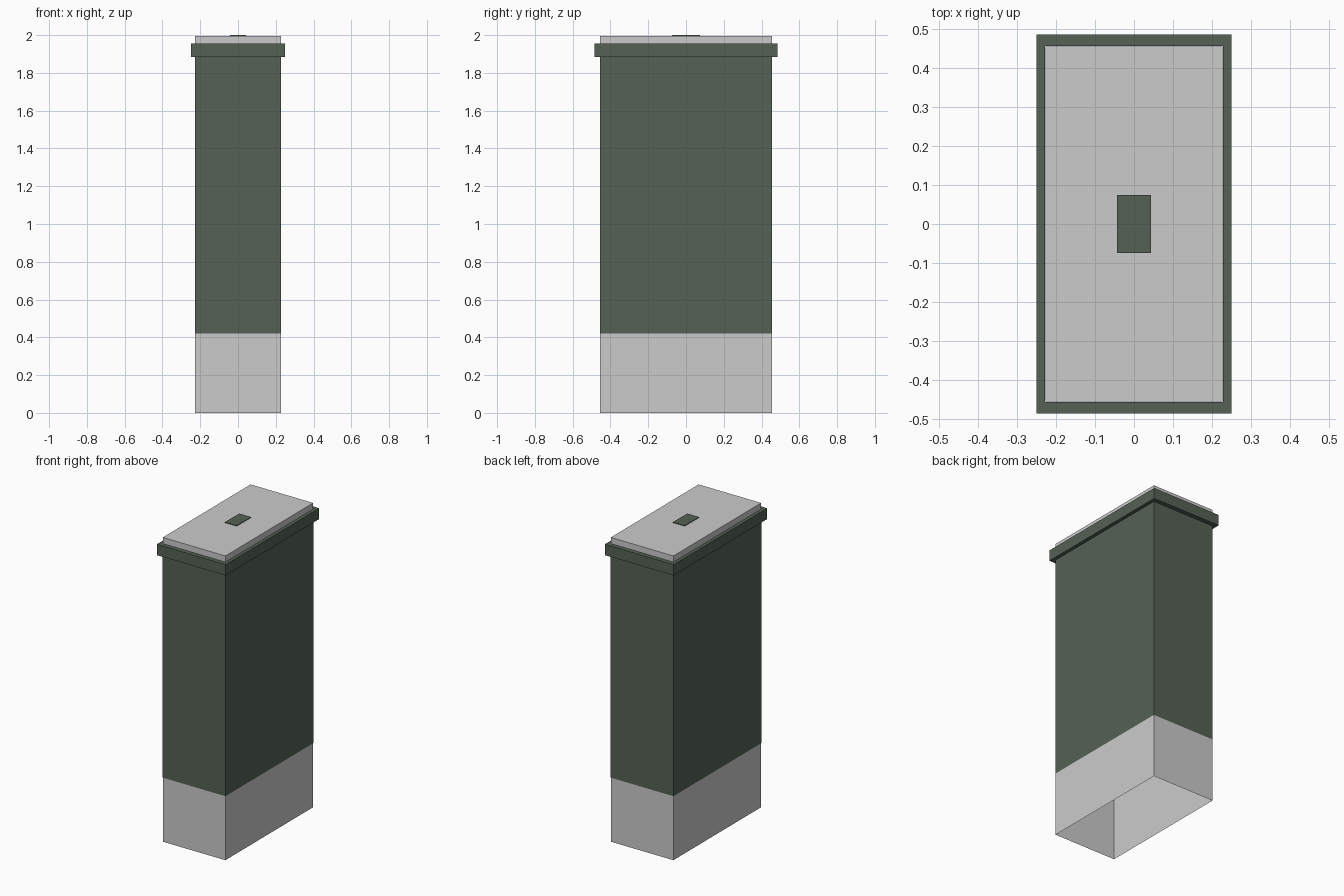
import bpy
import bmesh

if "Cube" in bpy.data.objects:
    bpy.data.objects.remove(bpy.data.objects["Cube"])

# Half sizes of the rectangular footprints
BODY = (0.227, 0.455)
SLEEVE = (0.2275, 0.4555)
RIM = (0.25, 0.485)

green = bpy.data.materials.new("dark_green")
green.diffuse_color = (0.09, 0.12, 0.09, 1)
green.use_nodes = True
green.node_tree.nodes["Principled BSDF"].inputs["Base Color"].default_value = green.diffuse_color


def stacked_shell(name, sections, cap_top=False, cap_bottom=False, material=None):
    """Skin rectangular sections (half_x, half_y, z) from bottom to top."""
    bm = bmesh.new()
    rings = [[bm.verts.new((sx * hx, sy * hy, z))
              for sx, sy in ((-1, -1), (1, -1), (1, 1), (-1, 1))]
             for hx, hy, z in sections]
    for low, high in zip(rings, rings[1:]):
        for i in range(4):
            j = (i + 1) % 4
            bm.faces.new((low[i], low[j], high[j], high[i]))
    if cap_top:
        bm.faces.new(rings[-1])
    if cap_bottom:
        bm.faces.new(rings[0][::-1])
    mesh = bpy.data.meshes.new(name)
    bm.to_mesh(mesh)
    bm.free()
    if material:
        mesh.materials.append(material)
    obj = bpy.data.objects.new(name, mesh)
    bpy.context.collection.objects.link(obj)
    return obj


# Grey body, closed on top and open underneath
stacked_shell("body", [(*BODY, 0), (*BODY, 1.996)], cap_top=True)

# Green sleeve flaring out into the collar near the top
stacked_shell("sleeve_and_collar",
              [(*SLEEVE, 0.42), (*SLEEVE, 1.885), (*RIM, 1.885),
               (*RIM, 1.956), (*SLEEVE, 1.956)], material=green)

# Small green plate on the lid
stacked_shell("top_plate", [(0.043, 0.074, 1.99), (0.043, 0.074, 2.0)],
              cap_top=True, cap_bottom=True, material=green)
